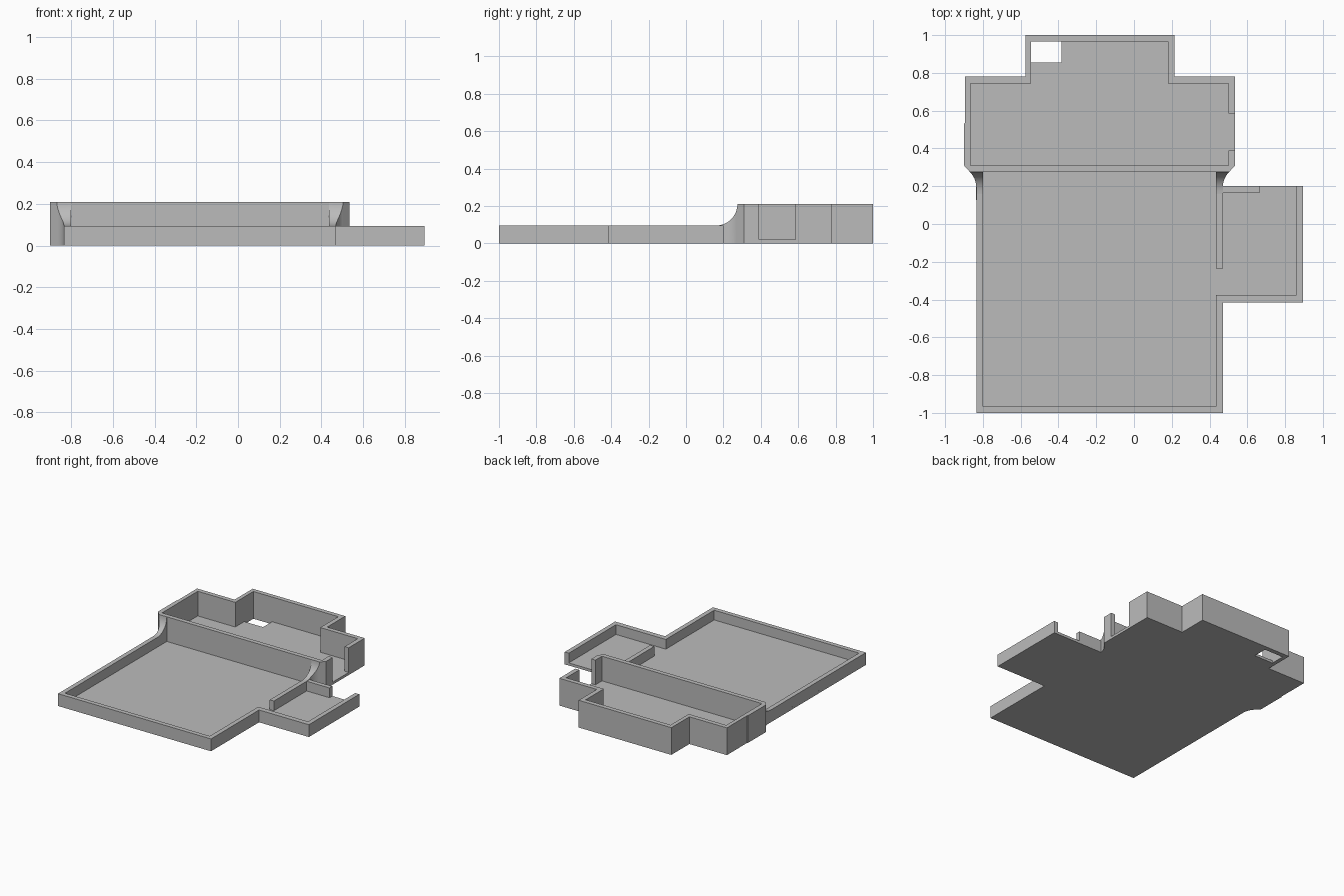
import bpy, bmesh
from math import sin, cos, acos, radians

if "Cube" in bpy.data.objects:
    bpy.data.objects.remove(bpy.data.objects["Cube"], do_unlink=True)

GREY = (0.5, 0.5, 0.5, 1)
mat = bpy.data.materials.new("plain grey")
mat.use_nodes = True
mat.diffuse_color = GREY
mat.node_tree.nodes["Principled BSDF"].inputs["Base Color"].default_value = GREY

FLOOR, LOW, HIGH = 0.02, 0.095, 0.21
MID = -0.1825            # symmetry line of the main tray and back box
INNER, OUTER = 0.435, 0.47
R = 0.115                # fillet radius
STEPS = 10


def finish(name, bm):
    bmesh.ops.recalc_face_normals(bm, faces=bm.faces)
    mesh = bpy.data.meshes.new(name)
    bm.to_mesh(mesh)
    bm.free()
    obj = bpy.data.objects.new(name, mesh)
    bpy.context.collection.objects.link(obj)
    mesh.materials.append(mat)
    return obj


def prism(name, points, z0, z1):
    """Extrude a plan outline between two heights."""
    bm = bmesh.new()
    face = bm.faces.new([bm.verts.new((x, y, z0)) for x, y in points])
    ext = bmesh.ops.extrude_face_region(bm, geom=[face], use_keep_orig=True)
    top = [v for v in ext["geom"] if isinstance(v, bmesh.types.BMVert)]
    bmesh.ops.translate(bm, verts=top, vec=(0, 0, z1 - z0))
    return finish(name, bm)


def mirror(points):
    return [(2 * MID - x, y) for x, y in reversed(points)]


def flare(y):
    """Outer x of the tray wall as it widens to meet the back box."""
    s = max(0, y - 0.194) / R
    return OUTER + R * (1 - cos(acos((1 - s * s) ** 0.5)))


# Floor plate following the whole outline
flare_edge = [(flare(y), y) for y in (0.2 + 0.075 * i / 8 for i in range(9))]
corner = (0.535, 0.31)
back_outer = [(0.535, 0.78), (0.215, 0.78), (0.215, 1), (-0.575, 1),
              (-0.575, 0.78), (-0.895, 0.78), (-0.895, 0.535), (-0.9, 0.53)]
floor = prism("floor",
              [(-0.835, -1), (OUTER, -1), (OUTER, -0.415), (0.895, -0.415),
               (0.895, 0.2), (OUTER, 0.2)] + flare_edge[0:] + [corner]
              + back_outer + mirror(flare_edge + [corner]), 0, FLOOR)

# Rectangular hole through the floor
cutter = prism("floor_hole_cutter",
               [(-0.545, 0.855), (-0.385, 0.855), (-0.385, 0.965), (-0.545, 0.965)],
               -0.1, 0.1)
cut = floor.modifiers.new("hole", "BOOLEAN")
cut.operation = "DIFFERENCE"
cut.solver = "EXACT"
cut.object = cutter
bpy.context.view_layer.objects.active = floor
floor.select_set(True)
bpy.ops.object.modifier_apply(modifier=cut.name)
bpy.data.objects.remove(cutter, do_unlink=True)

# Low wall around the main tray and side tray
prism("low_wall",
      [(-0.835, 0.16), (-0.835, -1), (OUTER, -1), (OUTER, -0.415),
       (0.895, -0.415), (0.895, 0.2), (0.86, 0.2), (0.86, -0.375),
       (INNER, -0.375), (INNER, -0.965), (-0.8, -0.965), (-0.8, 0.16)],
      FLOOR, LOW)

# Low wall between the two trays, with its return along the side tray
prism("side_tray_partition",
      [(INNER, -0.235), (OUTER, -0.235), (OUTER, 0.165), (0.665, 0.165),
       (0.665, 0.2), (INNER, 0.2)], FLOOR, LOW)

# Tall wall of the back box, open on the left side
end = flare_edge[-1]
prism("back_box_wall",
      [(0.535, 0.39), corner, end] + mirror([corner, end])[0:1]
      + mirror([corner, end])[1:] + back_outer[::-1]
      + [(0.535, 0.585), (0.5, 0.585), (0.5, 0.745), (0.18, 0.745),
         (0.18, 0.965), (-0.545, 0.965), (-0.545, 0.745), (-0.865, 0.745),
         (-0.865, 0.31), (0.5, 0.31), (0.5, 0.39)], FLOOR, HIGH)


# Curved ramps lifting the low wall to the tall wall
def ramp(name, side):
    bm = bmesh.new()
    rings = []
    for i in range(STEPS + 1):
        a = radians(90 * i / STEPS)
        y, z = 0.16 + R * sin(a), HIGH - R * cos(a)
        xs = [INNER, flare(y)]
        if side < 0:
            xs = [2 * MID - x for x in xs]
        rings.append([bm.verts.new(p) for p in
                      ((xs[0], y, FLOOR), (xs[1], y, FLOOR),
                       (xs[1], y, z), (xs[0], y, z))])
    for a, b in zip(rings, rings[1:]):
        for k in range(4):
            n = (k + 1) % 4
            bm.faces.new((a[k], a[n], b[n], b[k]))
    bm.faces.new(rings[0])
    bm.faces.new(rings[-1])
    obj = finish(name, bm)
    bpy.ops.object.select_all(action="DESELECT")
    obj.select_set(True)
    bpy.context.view_layer.objects.active = obj
    bpy.ops.object.shade_smooth_by_angle(angle=radians(30))


ramp("left_ramp", 1)
ramp("right_ramp", -1)
